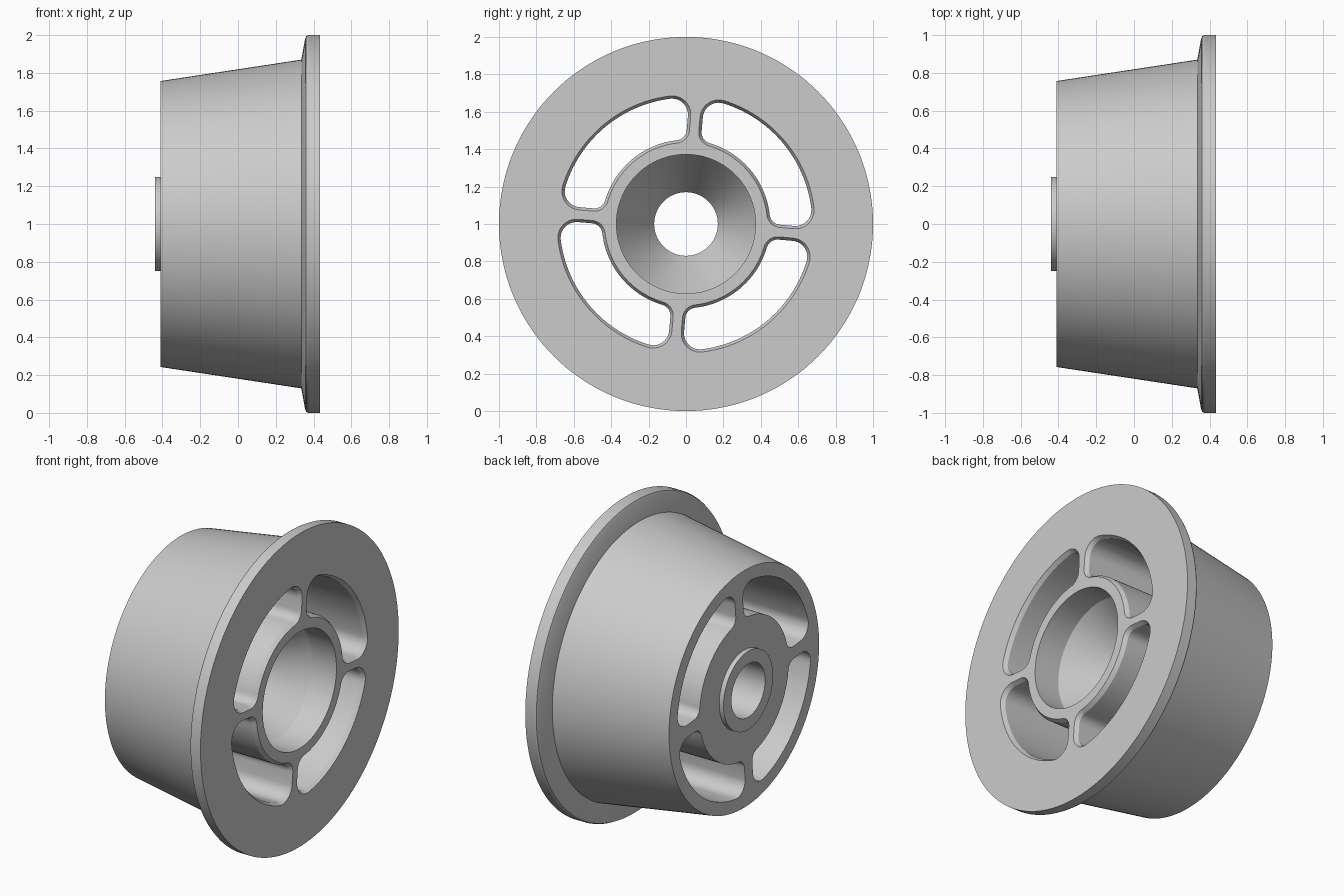
import bpy, bmesh
from math import sin, cos, asin, pi, radians, atan2
from mathutils import Matrix, Vector

cube = bpy.data.objects.get("Cube")
if cube:
    bpy.data.objects.remove(cube, do_unlink=True)

grey = bpy.data.materials.new("light grey")
grey.use_nodes = True
grey.diffuse_color = (0.6, 0.6, 0.6, 1)
grey.node_tree.nodes["Principled BSDF"].inputs["Base Color"].default_value = (0.6, 0.6, 0.6, 1)

SEGMENTS = 144
CENTRE = Matrix.Translation((0, 0, 1))


def finish(bm, name):
    bmesh.ops.recalc_face_normals(bm, faces=bm.faces)
    mesh = bpy.data.meshes.new(name)
    bm.to_mesh(mesh)
    bm.free()
    obj = bpy.data.objects.new(name, mesh)
    obj.matrix_world = CENTRE
    bpy.context.collection.objects.link(obj)
    return obj


def bridge(bm, a, b):
    for i in range(len(a)):
        j = (i + 1) % len(a)
        bm.faces.new((a[i], a[j], b[j], b[i]))


def lathe(name, profile):
    """Turn a closed (x, radius) profile around the x axis."""
    bm = bmesh.new()
    rings = []
    for k in range(SEGMENTS):
        t = 2 * pi * k / SEGMENTS
        rings.append([bm.verts.new((x, r * cos(t), r * sin(t))) for x, r in profile])
    for k in range(SEGMENTS):
        bridge(bm, rings[k], rings[(k + 1) % SEGMENTS])
    return finish(bm, name)


def slot_outline(grow):
    """Rounded quarter-ring opening between two spokes, enlarged by grow."""
    inner, outer = 0.45 - grow, 0.675 + grow
    half_spoke = 0.04 - grow
    c_in, c_out = 0.06 + grow, 0.085 + grow
    half = []

    def arc(centre, radius, start, end, steps):
        for i in range(steps + 1):
            t = start + (end - start) * i / steps
            half.append((centre[0] + radius * cos(t), centre[1] + radius * sin(t)))

    # Hub side, inner corner, outer corner, rim side
    a_in = asin((half_spoke + c_in) / (inner + c_in))
    a_out = asin((half_spoke + c_out) / (outer - c_out))
    arc((0, 0), inner, pi / 4, a_in, 12)
    half.pop()
    arc(((inner + c_in) * cos(a_in), half_spoke + c_in), c_in, pi + a_in, 1.5 * pi, 8)
    arc(((outer - c_out) * cos(a_out), half_spoke + c_out), c_out, -pi / 2, a_out, 10)
    half.pop()
    arc((0, 0), outer, a_out, pi / 4, 16)
    # Mirror across the diagonal to close the loop
    return half + [(b, a) for a, b in reversed(half[1:-1])]


# Wheel body: tapered drum, flange, counterbore with conical seat, hub boss
wheel = lathe("wheel_body", [
    (-0.44, 0.17), (-0.44, 0.25), (-0.41, 0.25), (-0.41, 0.757),
    (0.335, 0.87), (0.355, 0.98), (0.361, 0.994), (0.372, 1.0),
    (0.435, 1.0), (0.435, 0.372), (0.26, 0.372), (-0.07, 0.17),
])

# Four through slots with a chamfered front edge
bm = bmesh.new()
for q in range(4):
    turn = Matrix.Rotation(q * pi / 2 - radians(5), 3, 'X')
    loops = []
    for x, grow in ((-0.6, 0), (0.41, 0), (0.435, 0.015), (0.45, 0.024)):
        loops.append([bm.verts.new(turn @ Vector((x, a, b))) for a, b in slot_outline(grow)])
    for a, b in zip(loops, loops[1:]):
        bridge(bm, a, b)
    bm.faces.new(loops[0])
    bm.faces.new(loops[-1])
cutter = finish(bm, "slot_cutter")
cutter.hide_render = True

cut = wheel.modifiers.new("slots", 'BOOLEAN')
cut.object = cutter
cut.operation = 'DIFFERENCE'
cut.solver = 'EXACT'

bpy.ops.object.select_all(action='DESELECT')
wheel.select_set(True)
bpy.context.view_layer.objects.active = wheel
bpy.ops.object.modifier_apply(modifier=cut.name)
bpy.data.objects.remove(cutter, do_unlink=True)

wheel.data.materials.clear()
wheel.data.materials.append(grey)
bpy.ops.object.shade_smooth_by_angle(angle=radians(25))
